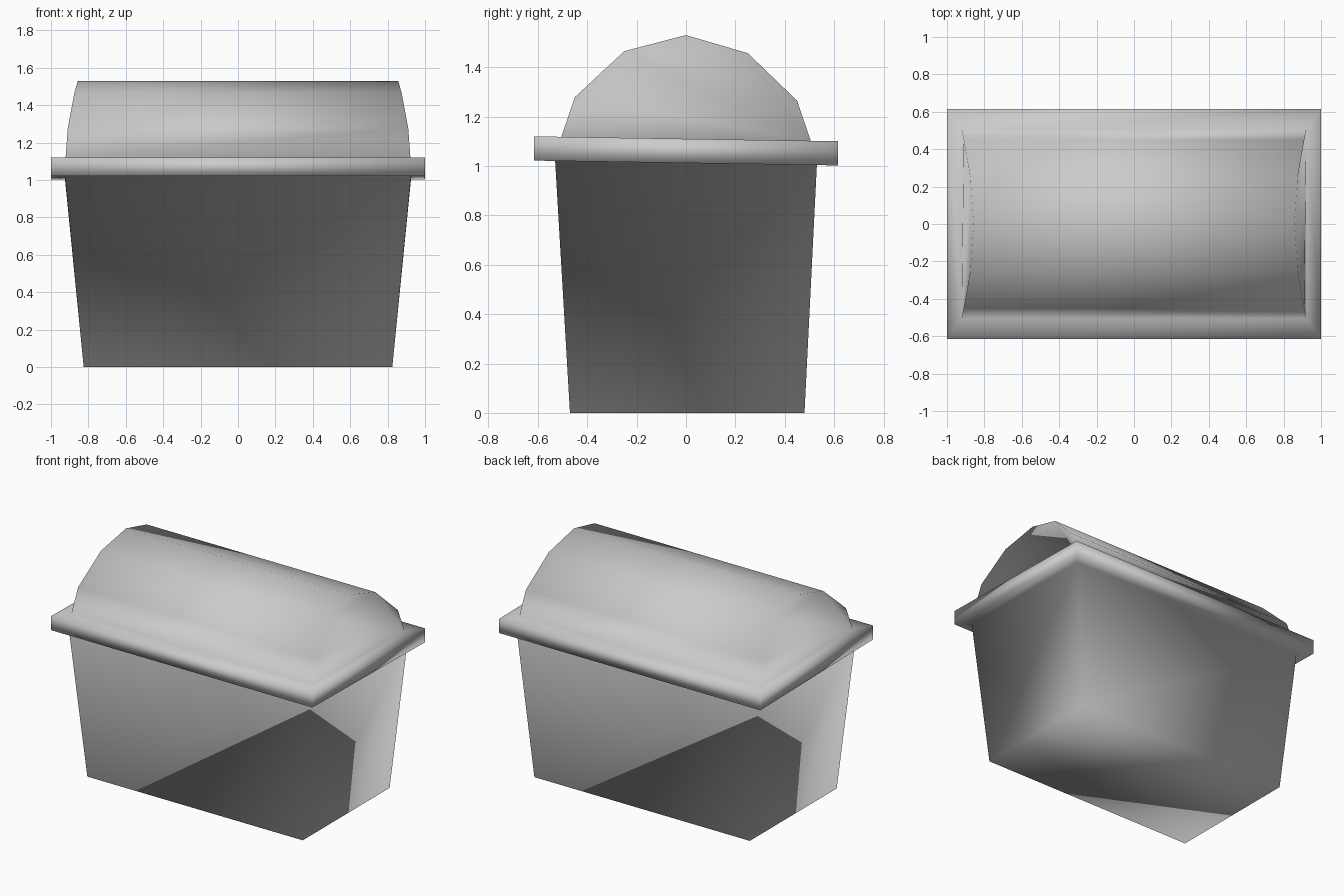
import bpy
import bmesh

cube = bpy.data.objects.get("Cube")
if cube:
    bpy.data.objects.remove(cube, do_unlink=True)

# Plain grey for the whole bin
GREY = (0.6, 0.6, 0.6, 1.0)
grey = bpy.data.materials.new("plain_grey")
grey.use_nodes = True
grey.diffuse_color = GREY
grey.node_tree.nodes["Principled BSDF"].inputs["Base Color"].default_value = GREY

TILT = -0.016  # the rim and lid dip slightly toward the back
bm = bmesh.new()


def vert(x, y, z, tilt=TILT):
    return bm.verts.new((x, y, z + tilt * y))


def ring(half_x, front, back, z, tilt=TILT):
    """Rectangular loop, counter-clockwise from above."""
    corners = ((-half_x, front), (half_x, front), (half_x, back), (-half_x, back))
    return [vert(x, y, z, tilt) for x, y in corners]


def bridge(low, high):
    """Side walls between two loops."""
    for i in range(4):
        j = (i + 1) % 4
        bm.faces.new((low[i], low[j], high[j], high[i]))


# Tapered body with a closed floor
floor = ring(0.825, -0.47, 0.48, 0.0, 0.0)
body_top = ring(0.925, -0.53, 0.53, 1.012)
bm.faces.new(floor[::-1])
bridge(floor, body_top)

# Overhanging rim
rim_low = ring(1.0, -0.615, 0.615, 1.012)
rim_high = ring(1.0, -0.615, 0.615, 1.11)
bridge(body_top, rim_low)
bridge(rim_low, rim_high)

# Domed lid: arched cross-section (half width, y, z) narrowing upward
lid_base = ring(0.922, -0.505, 0.505, 1.11)
bridge(rim_high, lid_base)
arch = ((0.91, -0.45, 1.272), (0.875, -0.25, 1.461), (0.857, 0.0, 1.53),
        (0.875, 0.25, 1.461), (0.91, 0.45, 1.272))
left_end = [lid_base[1]] + [vert(x, y, z) for x, y, z in arch] + [lid_base[2]]
right_end = [lid_base[0]] + [vert(-x, y, z) for x, y, z in arch] + [lid_base[3]]
for i in range(len(left_end) - 1):
    bm.faces.new((right_end[i], left_end[i], left_end[i + 1], right_end[i + 1]))
bm.faces.new(left_end)
bm.faces.new(right_end[::-1])

# One continuous, smooth-shaded shell
bmesh.ops.recalc_face_normals(bm, faces=bm.faces[:])
for face in bm.faces:
    face.smooth = True
mesh = bpy.data.meshes.new("bin_shell")
bm.to_mesh(mesh)
bm.free()
mesh.materials.append(grey)
shell = bpy.data.objects.new("bin_shell", mesh)
bpy.context.collection.objects.link(shell)
